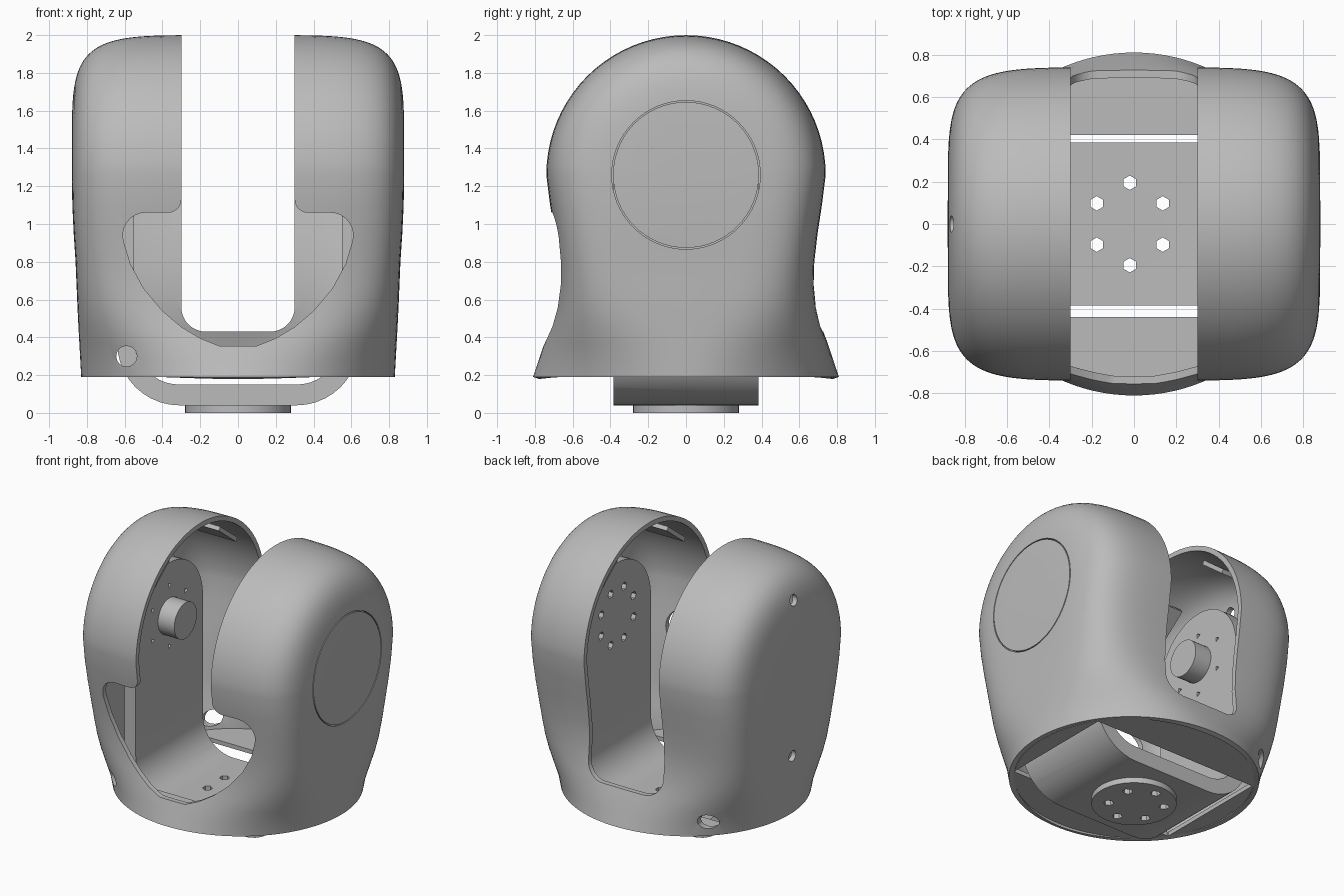
import bpy, bmesh
from math import sin, cos, pi, radians
from mathutils import Matrix, Vector

if "Cube" in bpy.data.objects:
    bpy.data.objects.remove(bpy.data.objects["Cube"])

grey = bpy.data.materials.new("plain grey")
grey.use_nodes = True
grey.diffuse_color = (0.5, 0.5, 0.5, 1)
grey.node_tree.nodes["Principled BSDF"].inputs["Base Color"].default_value = (0.5, 0.5, 0.5, 1)

AXIS_Z = 1.26   # height of the tilt axis
DOME = 0.74     # radius of the arm tops
TURN = {"x": Matrix.Rotation(pi / 2, 4, "Y"), "y": Matrix.Rotation(pi / 2, 4, "X"), "z": Matrix()}


def finish(name, bm):
    mesh = bpy.data.meshes.new(name)
    bm.to_mesh(mesh)
    bm.free()
    mesh.materials.append(grey)
    obj = bpy.data.objects.new(name, mesh)
    bpy.context.collection.objects.link(obj)
    return obj


def activate(obj):
    bpy.ops.object.select_all(action="DESELECT")
    obj.select_set(True)
    bpy.context.view_layer.objects.active = obj


def cylinder(name, centre, radius, length, axis, sides=48):
    bm = bmesh.new()
    bmesh.ops.create_cone(bm, cap_ends=True, segments=sides, radius1=radius, radius2=radius,
                          depth=length, matrix=Matrix.Translation(centre) @ TURN[axis])
    return finish(name, bm)


def box(name, centre, size, tilt=0):
    bm = bmesh.new()
    bmesh.ops.create_cube(bm, size=1, matrix=Matrix.Translation(centre)
                          @ Matrix.Rotation(tilt, 4, "X") @ Matrix.Diagonal((*size, 1)))
    return finish(name, bm)


def prism(name, points, axis, low, high):
    """Extrude a 2D outline (horizontal, z) along x or y."""
    bm = bmesh.new()
    place = (lambda p: (low, *p)) if axis == "x" else (lambda p: (p[0], low, p[1]))
    face = bm.faces.new([bm.verts.new(place(p)) for p in points])
    top = bmesh.ops.extrude_face_region(bm, geom=[face])["geom"]
    step = Vector((high - low, 0, 0)) if axis == "x" else Vector((0, high - low, 0))
    bmesh.ops.translate(bm, vec=step, verts=[v for v in top if isinstance(v, bmesh.types.BMVert)])
    bmesh.ops.recalc_face_normals(bm, faces=bm.faces)
    return finish(name, bm)


def combine(obj, cutter, operation="DIFFERENCE"):
    mod = obj.modifiers.new("cut", "BOOLEAN")
    mod.operation, mod.object, mod.solver = operation, cutter, "EXACT"
    activate(obj)
    bpy.ops.object.modifier_apply(modifier=mod.name)
    bpy.data.objects.remove(cutter)


def smooth(obj):
    activate(obj)
    bpy.ops.object.shade_smooth_by_angle(angle=radians(32))


def arc(cx, cz, r, start, end, steps=10):
    angles = [radians(start + (end - start) * k / steps) for k in range(steps + 1)]
    return [(cx + r * cos(a), cz + r * sin(a)) for a in angles]


def mirrored(half):
    """Close a right-hand outline with its reflection."""
    return half + [(-x, z) for x, z in reversed(half)]


# Shell: rows of (half depth, z, axis height, half width, squareness)
rows = [(0.81, 0.19, 0.19, 0.83, 2.0), (0.78, 0.28, 0.28, 0.835, 2.2), (0.75, 0.37, 0.37, 0.84, 2.6),
        (0.715, 0.46, 0.46, 0.845, 3.2), (0.69, 0.56, 0.56, 0.85, 3.9), (0.677, 0.68, 0.68, 0.855, 4.6),
        (0.68, 0.8, 0.8, 0.86, 5.1), (0.697, 0.95, 0.95, 0.87, 5.4), (0.72, 1.1, 1.1, 0.877, 5.5)]
rows += [(y, z, AXIS_Z, 0.88, 5.5) for y, z in arc(0, AXIS_Z, DOME, 0, 90, 20)]
COLS = 28
bm = bmesh.new()
for sx in (1, -1):
    for sy in (1, -1):
        grid = []
        for depth, z, axis_z, width, n in rows:
            line = []
            for j in range(COLS + 1):
                t = pi / 2 * j / COLS
                s = sin(t) ** (2 / n)
                x = width * max(cos(t), 0) ** (2 / n) if j < COLS else 0
                line.append(bm.verts.new((sx * x, sy * s * depth, axis_z + s * (z - axis_z))))
            grid.append(line)
        for a, b in zip(grid, grid[1:]):
            for j in range(COLS):
                quad = [a[j], a[j + 1], b[j + 1], b[j]]
                bm.faces.new(quad if sx * sy > 0 else quad[::-1])
bmesh.ops.remove_doubles(bm, verts=bm.verts, dist=0.0005)
bmesh.ops.dissolve_degenerate(bm, edges=bm.edges, dist=0.0005)
shell = finish("fork_shell", bm)
wall = shell.modifiers.new("wall", "SOLIDIFY")
wall.thickness, wall.offset = 0.035, -1
activate(shell)
bpy.ops.object.modifier_apply(modifier="wall")

# Slot between the arms, and the wider opening in front
slot = mirrored(arc(0.17, 0.56, 0.13, -90, 0) + [(0.3, 2.3)])
combine(shell, prism("slot_cutter", slot, "y", -1.2, 1.2))
mouth = mirrored([(0.1, 0.355), (0.2, 0.395), (0.3, 0.455), (0.4, 0.54), (0.5, 0.66), (0.57, 0.79)]
                 + arc(0.49, 0.94, 0.12, -20, 90, 8) + arc(0.37, 1.13, 0.07, 270, 180, 6))
combine(shell, prism("mouth_cutter", mouth, "y", -1.2, 0))

# Round cap seam on the left arm
ring = cylinder("seam_cutter", (0.9, 0, AXIS_Z), 0.393, 0.5, "x", 64)
combine(ring, cylinder("seam_core", (0.9, 0, AXIS_Z), 0.386, 0.7, "x", 64))
combine(shell, ring)

# Screw holes in the right arm and cable holes near the base
for z in (1.75, 0.62):
    combine(shell, cylinder("screw_cutter", (-0.85, 0, z), 0.04, 0.3, "x", 12))
for y in (-0.6, 0.6):
    combine(shell, cylinder("cable_cutter", (-0.59, y, 0.3), 0.055, 0.6, "y", 16))
smooth(shell)

# Floor of the shell, open around the bracket
floor = cylinder("shell_floor", (0, 0, 0.21), 0.79, 0.03, "z", 64)
combine(floor, box("floor_cutter", (0, -0.01, 0.2), (1.32, 0.86, 0.4)))

# Inner U bracket with round-topped arms
outer = arc(0.31, 0.37, 0.33, -90, 0) + [(0.64, 1.8)]
inner = [(0.55, 1.8)] + arc(0.31, 0.39, 0.24, 0, -90)
bracket = prism("u_bracket", mirrored(outer + inner)[:len(outer + inner)]
                + [(-x, z) for x, z in reversed(outer + inner)], "y", -0.385, 0.385)
side = arc(0, AXIS_Z, 0.385, 0, 180, 32) + [(-0.385, -0.2), (0.385, -0.2)]
combine(bracket, prism("arm_outline", side, "x", -1, 1), "INTERSECT")

# Turntable disc under the bracket
disc = cylinder("base_disc", (0, 0, 0.021), 0.28, 0.042, "z", 48)

# Bolt circles: base, left arm, right arm
for k in range(6):
    a = pi / 6 + k * pi / 3
    spot = (0.18 * cos(a) - 0.02, 0.195 * sin(a), 0.1)
    for part in (bracket, disc):
        combine(part, cylinder("bolt_cutter", spot, 0.034, 0.4, "z", 6))
    spot = (-0.6, 0.22 * cos(a), AXIS_Z + 0.22 * sin(a))
    combine(bracket, cylinder("bolt_cutter", spot, 0.02, 0.3, "x", 3))
for k in range(8):
    a = pi / 8 + k * pi / 4
    spot = (0.6, 0.2 * cos(a), AXIS_Z + 0.2 * sin(a))
    combine(bracket, cylinder("bolt_cutter", spot, 0.03, 0.3, "x", 6))
smooth(bracket)
smooth(disc)

# Pivot boss on the right arm
smooth(cylinder("pivot_boss", (-0.49, 0, AXIS_Z), 0.13, 0.14, "x", 32))

# Clip tabs under each dome
for side_name, sx in (("left", 1), ("right", -1)):
    for end_name, sy in (("back", 1), ("front", -1)):
        a = radians(38)
        box(f"{side_name}_{end_name}_tab", (sx * 0.5, sy * 0.63 * sin(a), AXIS_Z + 0.63 * cos(a)),
            (0.3, 0.25, 0.03), -sy * a)
